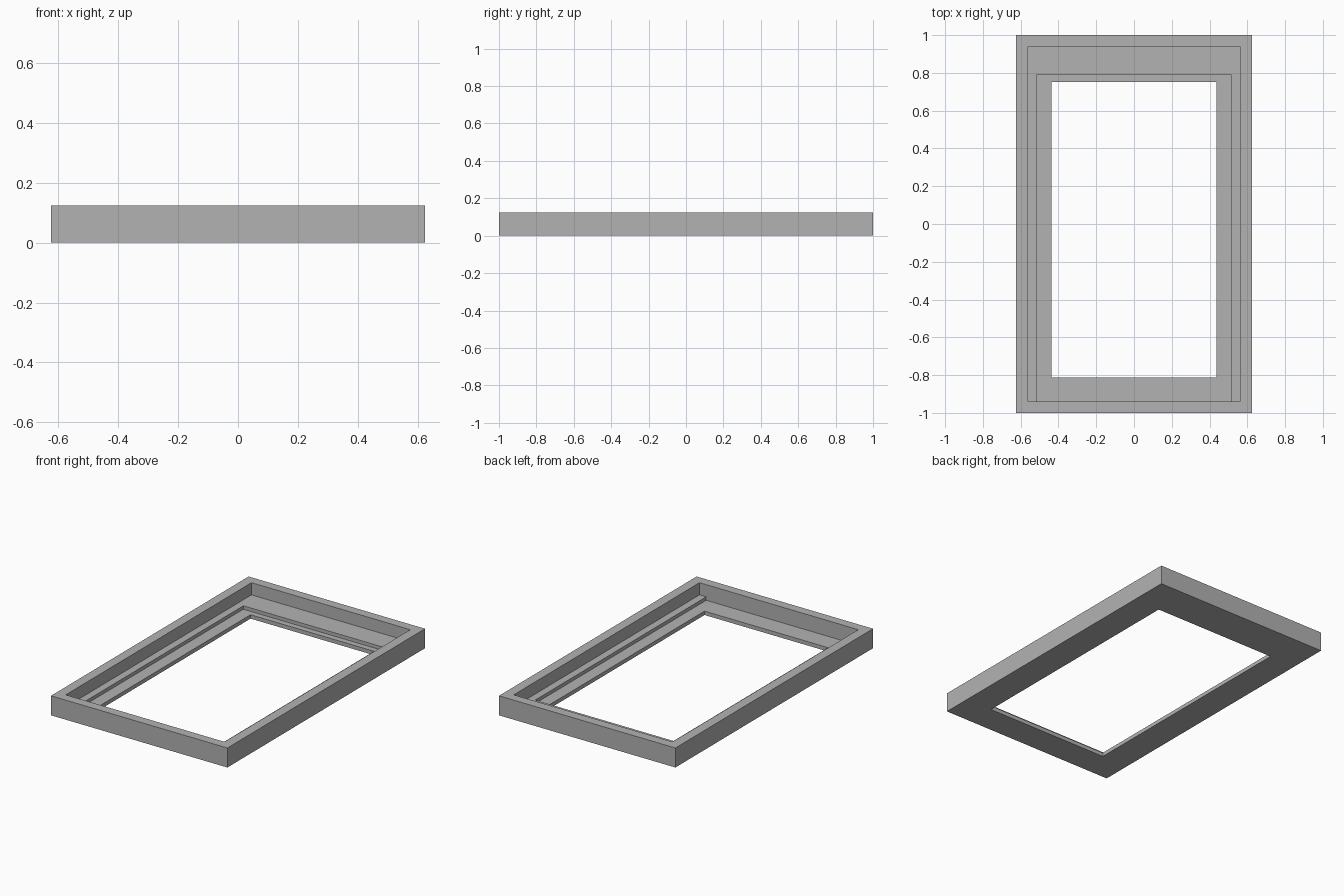
import bpy, bmesh

if "Cube" in bpy.data.objects:
    bpy.data.objects.remove(bpy.data.objects["Cube"], do_unlink=True)

GREY = (0.448, 0.448, 0.448, 1.0)
grey = bpy.data.materials.new("matte_grey")
grey.use_nodes = True
grey.diffuse_color = GREY
grey.node_tree.nodes["Principled BSDF"].inputs["Base Color"].default_value = GREY

HEIGHT, LEDGE_Z, FLOOR_Z = 0.125, 0.047, 0.025
EMBED = 0.008  # how far the ledge is let into the frame


def finish(name, bm):
    """Turn a bmesh into a flat-shaded grey object."""
    bmesh.ops.recalc_face_normals(bm, faces=bm.faces[:])
    mesh = bpy.data.meshes.new(name)
    bm.to_mesh(mesh)
    bm.free()
    mesh.materials.append(grey)
    obj = bpy.data.objects.new(name, mesh)
    bpy.context.collection.objects.link(obj)
    return obj


def rectangle(bm, half_x, front, back, z):
    corners = [(-half_x, front), (half_x, front), (half_x, back), (-half_x, back)]
    return [bm.verts.new((x, y, z)) for x, y in corners]


# Frame: nested rectangles joined all the way round the section
bm = bmesh.new()
outer, recess, opening = (0.625, -1, 1), (0.5625, -0.94, 0.94), (0.4375, -0.8125, 0.752)
section = [(outer, 0), (outer, HEIGHT), (recess, HEIGHT),
           (recess, FLOOR_Z), (opening, FLOOR_Z), (opening, 0)]
rings = [rectangle(bm, *size, z) for size, z in section]
for a, b in zip(rings, rings[1:] + rings[:1]):
    for i in range(4):
        j = (i + 1) % 4
        bm.faces.new((a[i], a[j], b[j], b[i]))
finish("frame", bm)

# Raised ledge: a U along both sides and the back, open at the front
bm = bmesh.new()
wall_x, wall_y, front_y = 0.5625 + EMBED, 0.94 + EMBED, -0.94 - EMBED
inner_x, inner_y = 0.515, 0.79
right_half = [(inner_x, inner_y), (inner_x, front_y), (wall_x, front_y), (wall_x, wall_y)]
outline = right_half + [(-x, y) for x, y in reversed(right_half)]
base = bm.faces.new([bm.verts.new((x, y, FLOOR_Z - EMBED)) for x, y in outline])
extruded = bmesh.ops.extrude_face_region(bm, geom=[base], use_keep_orig=True)
top = [v for v in extruded["geom"] if isinstance(v, bmesh.types.BMVert)]
bmesh.ops.translate(bm, verts=top, vec=(0, 0, LEDGE_Z - FLOOR_Z + EMBED))
finish("inner_ledge", bm)
